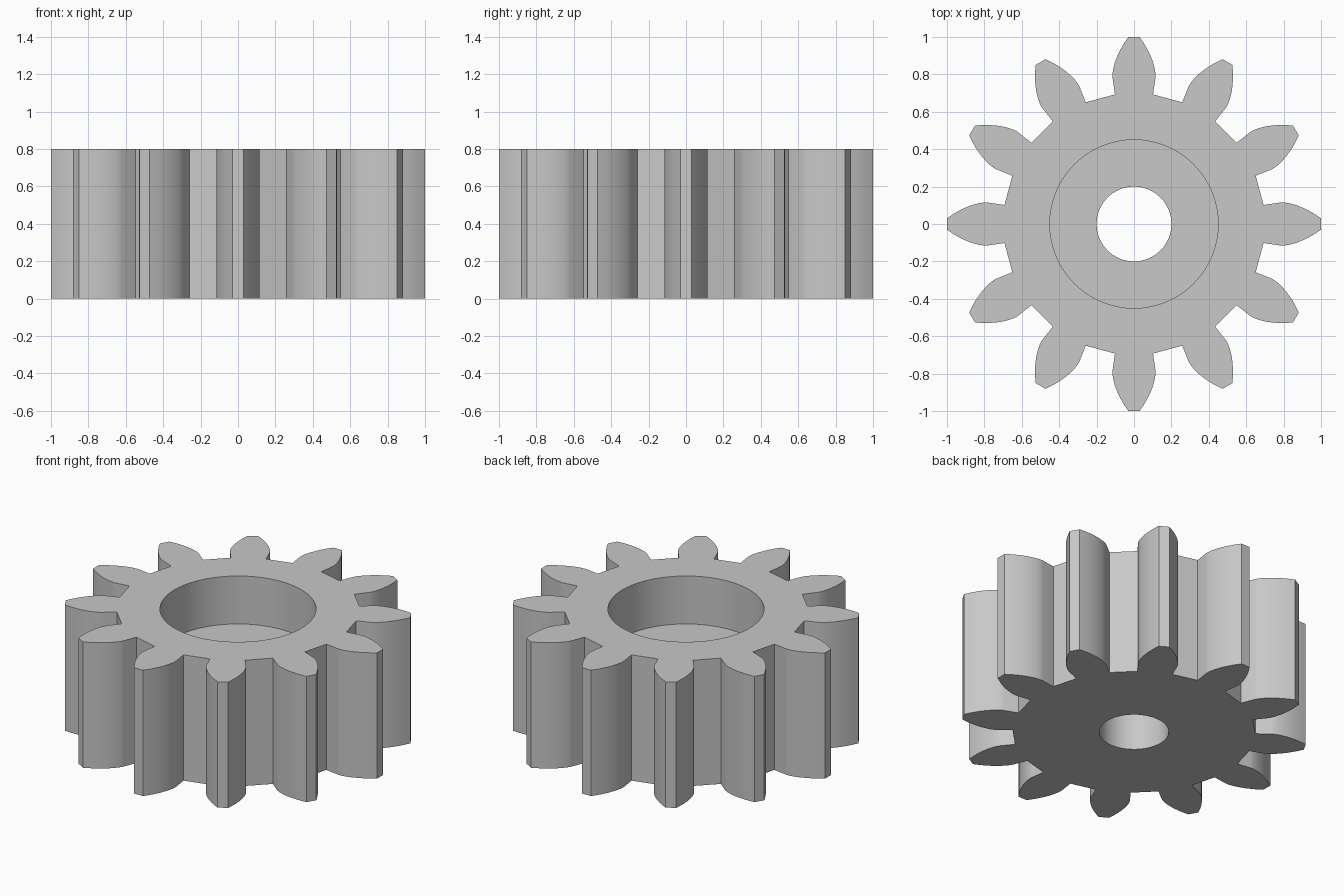
import bpy
import bmesh
import math

TEETH = 12
HEIGHT = 0.8
TIP_R, BASE_R, ROOT_R = 1.0, 0.791, 0.7
HALF_TOOTH = math.radians(8.35)   # half angle of a tooth at its foot
FLANK_STEPS = 10
BORE_R, RECESS_R, RECESS_DEPTH = 0.2, 0.45, 0.305

cube = bpy.data.objects.get("Cube")
if cube:
    bpy.data.objects.remove(cube, do_unlink=True)

# Single grey metal
metal = bpy.data.materials.new("plain_grey")
metal.use_nodes = True
grey = (0.58, 0.58, 0.58, 1)
metal.diffuse_color = grey
metal.node_tree.nodes["Principled BSDF"].inputs["Base Color"].default_value = grey


def flank():
    """Radius and half angle from root to tip: a radial foot, then an involute."""
    points = [(ROOT_R, HALF_TOOTH)]
    for i in range(FLANK_STEPS + 1):
        r = BASE_R + (TIP_R - BASE_R) * (i / FLANK_STEPS) ** 1.5
        a = math.acos(BASE_R / r)
        points.append((r, HALF_TOOTH - (math.tan(a) - a)))
    return points


def gear_outline():
    side = flank()
    tooth = [(r, -a) for r, a in side] + [(r, a) for r, a in reversed(side)]
    for n in range(TEETH):
        centre = math.tau * n / TEETH
        for r, a in tooth:
            yield r * math.cos(centre + a), r * math.sin(centre + a)


# Toothed body: outline extruded upwards
bm = bmesh.new()
face = bm.faces.new([bm.verts.new((x, y, 0)) for x, y in gear_outline()])
extruded = bmesh.ops.extrude_face_region(bm, geom=[face])["geom"]
top_verts = [v for v in extruded if isinstance(v, bmesh.types.BMVert)]
bmesh.ops.translate(bm, verts=top_verts, vec=(0, 0, HEIGHT))
bmesh.ops.recalc_face_normals(bm, faces=bm.faces)
mesh = bpy.data.meshes.new("gear_body")
bm.to_mesh(mesh)
bm.free()
mesh.materials.append(metal)
gear = bpy.data.objects.new("gear_body", mesh)
bpy.context.collection.objects.link(gear)


def cut_round(name, radius, bottom, top):
    """Cut a vertical round hole through part of the gear."""
    bpy.ops.mesh.primitive_cylinder_add(
        vertices=64, radius=radius, depth=top - bottom,
        location=(0, 0, (top + bottom) / 2))
    cutter = bpy.context.object
    cutter.name = name
    cutter.hide_render = True
    cutter.data.materials.append(metal)
    mod = gear.modifiers.new(name, 'BOOLEAN')
    mod.operation = 'DIFFERENCE'
    mod.solver = 'EXACT'
    mod.object = cutter
    bpy.ops.object.select_all(action='DESELECT')
    gear.select_set(True)
    bpy.context.view_layer.objects.active = gear
    bpy.ops.object.modifier_apply(modifier=name)
    bpy.data.objects.remove(cutter, do_unlink=True)


# Wide recess in the top, then the shaft bore right through
cut_round("recess_cutter", RECESS_R, HEIGHT - RECESS_DEPTH, HEIGHT + 0.2)
cut_round("bore_cutter", BORE_R, -0.2, HEIGHT + 0.2)

# Smooth flanks and hole walls, crisp corners
bpy.ops.object.shade_smooth_by_angle(angle=math.radians(25))
